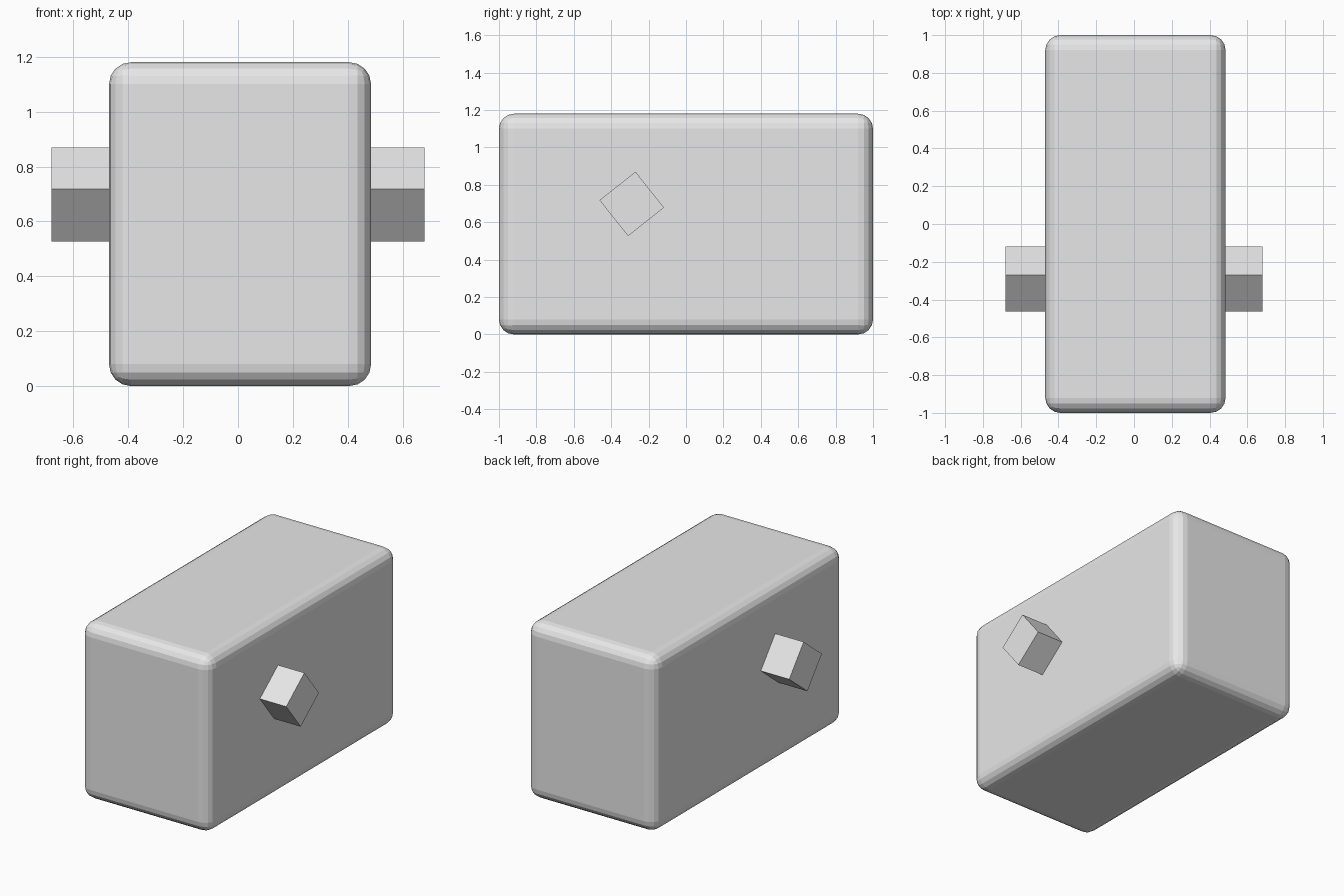
import bpy
import math

# Remove the default object
default = bpy.data.objects.get("Cube")
if default:
    bpy.data.objects.remove(default, do_unlink=True)

# Single flat colour
grey = bpy.data.materials.new("light_grey")
grey.use_nodes = True
colour = (0.8, 0.8, 0.8, 1.0)
grey.diffuse_color = colour
grey.node_tree.nodes["Principled BSDF"].inputs["Base Color"].default_value = colour


def add_box(name, centre, size, tilt=0.0):
    """Box with the given size, tilted about the x axis."""
    bpy.ops.mesh.primitive_cube_add(size=1, location=centre)
    box = bpy.context.object
    box.name = name
    box.scale = size
    bpy.ops.object.transform_apply(location=False, rotation=False, scale=True)
    box.rotation_euler.x = tilt
    box.data.materials.append(grey)
    return box


# Main block with rounded, faceted edges
body = add_box("body", (0.0075, 0, 0.59), (0.955, 2.0, 1.18))
bevel = body.modifiers.new("rounded_edges", "BEVEL")
bevel.width = 0.08
bevel.segments = 4
bevel.limit_method = "ANGLE"

# Tilted square bar passing through both sides
add_box("cross_bar", (0, -0.29, 0.698), (1.36, 0.245, 0.245), math.radians(38.5))
